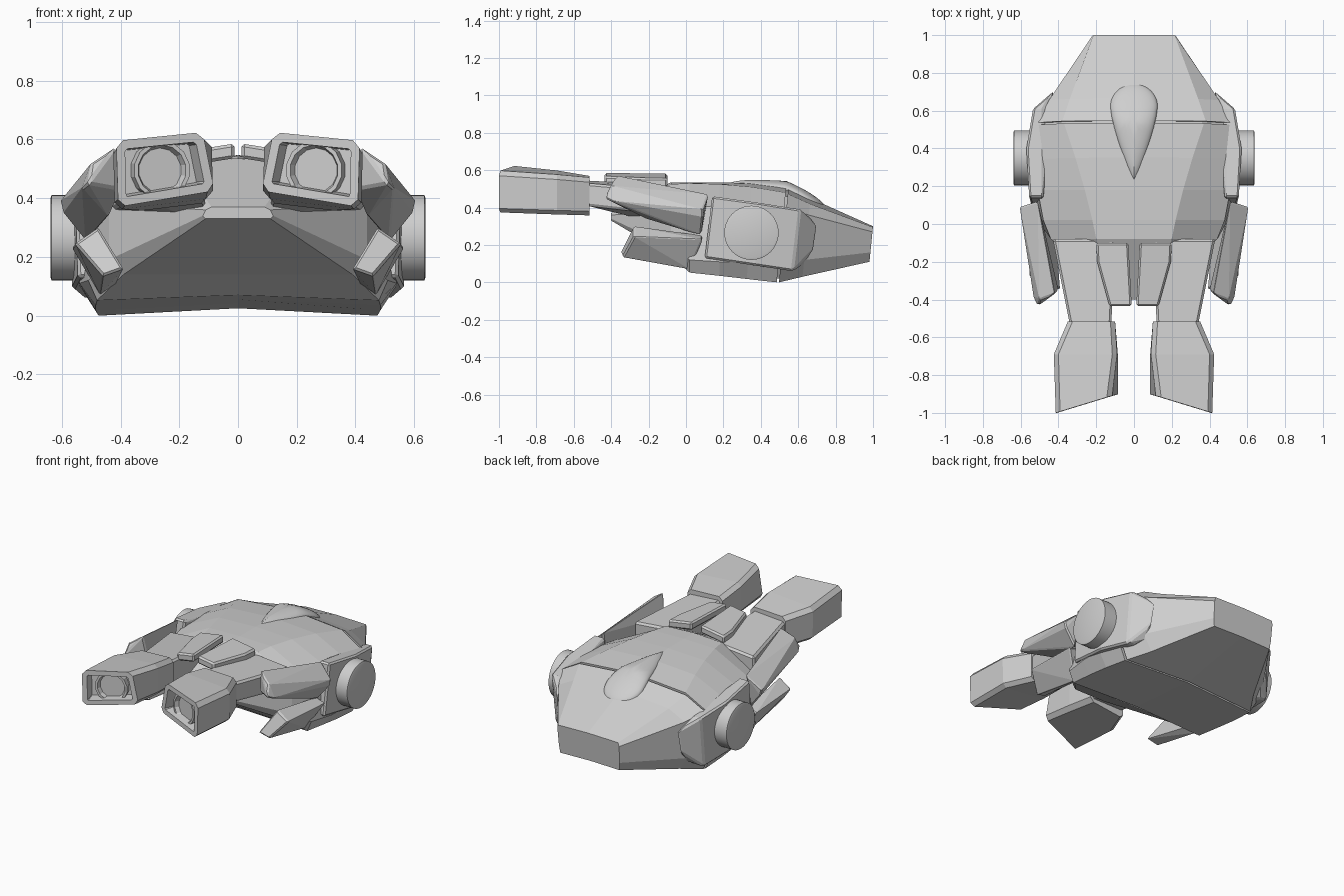
import bpy, bmesh, math
from mathutils import Vector, Matrix

cube = bpy.data.objects.get("Cube")
if cube:
    bpy.data.objects.remove(cube, do_unlink=True)

grey = bpy.data.materials.new("light_grey")
grey.use_nodes = True
GREY = (0.62, 0.62, 0.62, 1)
grey.diffuse_color = GREY
grey.node_tree.nodes["Principled BSDF"].inputs["Base Color"].default_value = GREY


def finish(name, bm, bevel=0.0, mirror=True, smooth=False):
    bmesh.ops.recalc_face_normals(bm, faces=bm.faces)
    mesh = bpy.data.meshes.new(name)
    bm.to_mesh(mesh)
    bm.free()
    mesh.materials.append(grey)
    ob = bpy.data.objects.new(name, mesh)
    bpy.context.collection.objects.link(ob)
    if bevel:
        mod = ob.modifiers.new("Bevel", "BEVEL")
        mod.width = bevel
        mod.segments = 1
        mod.limit_method = "ANGLE"
        mod.angle_limit = math.radians(35)
    if mirror:
        ob.modifiers.new("Mirror", "MIRROR").use_mirror_merge = False
    if smooth:
        bpy.ops.object.select_all(action="DESELECT")
        ob.select_set(True)
        bpy.context.view_layer.objects.active = ob
        bpy.ops.object.shade_smooth_by_angle(angle=math.radians(40))


def block(name, points, bevel=0.008):
    """Convex armour piece around a few corner points."""
    bm = bmesh.new()
    for p in points:
        bm.verts.new(p)
    bmesh.ops.convex_hull(bm, input=bm.verts)
    bmesh.ops.dissolve_limit(bm, angle_limit=0.09, verts=bm.verts, edges=bm.edges)
    finish(name, bm, bevel)


def loft(bm, rings):
    rows = [[bm.verts.new(p) for p in ring] for ring in rings]
    n = len(rows[0])
    for a, b in zip(rows, rows[1:]):
        for i in range(n):
            bm.faces.new((a[i], a[(i + 1) % n], b[(i + 1) % n], b[i]))
    bm.faces.new(rows[0])
    return bm.faces.new(rows[-1])


def chamfer(ring, cut):
    """Replace each corner of a ring with two points."""
    pts = [Vector(p) for p in ring]
    out = []
    for i, p in enumerate(pts):
        for q in (pts[i - 1], pts[(i + 1) % len(pts)]):
            out.append(p + (q - p).normalized() * cut)
    return out


def shell(name, sections):
    """Symmetric body from leaning half sections running from keel to spine."""
    rings = []
    for y, lean, half in sections:
        full = half + [(-x, z) for x, z in reversed(half) if x > 0]
        rings.append([(x, y - lean * (.5 - z), z) for x, z in full])
    bm = bmesh.new()
    loft(bm, rings)
    finish(name, bm, mirror=False)


# Main body in two shells with a seam between them
shell("front_body", [
    (-.40, 0, [(0, .33), (.11, .33), (.12, .34), (.11, .36), (.09, .37), (0, .37)]),
    (-.08, 0, [(0, .14), (.39, .14), (.44, .19), (.44, .38), (.2, .525), (0, .535)]),
    (.02, 0, [(0, .07), (.48, .052), (.51, .12), (.48, .40), (.22, .53), (0, .535)]),
    (.18, 0, [(0, .055), (.485, .035), (.54, .11), (.51, .41), (.26, .525), (0, .535)]),
    (.35, .05, [(0, .043), (.485, .018), (.545, .11), (.52, .41), (.31, .51), (0, .53)]),
    (.535, .1, [(0, .025), (.475, .0), (.535, .11), (.51, .40), (.37, .48), (0, .51)]),
])
shell("rear_body", [
    (.547, .1, [(0, .025), (.47, .0), (.53, .11), (.51, .40), (.38, .473), (0, .505)]),
    (.67, .1, [(0, .05), (.39, .03), (.455, .12), (.45, .36), (.34, .42), (0, .45)]),
    (1.02, .1, [(0, .115), (.21, .11), (.217, .16), (.22, .27), (.215, .295), (0, .3)]),
])
shell("seam_core", [
    (.5, .1, [(0, .04), (.45, .015), (.51, .12), (.495, .39), (.36, .465), (0, .495)]),
    (.57, .1, [(0, .045), (.44, .025), (.49, .14), (.48, .38), (.36, .455), (0, .485)]),
])

# Smooth teardrop dome on the back
bm = bmesh.new()
rings, segs, levels = [], 48, 8
for k in range(levels):
    t = math.pi / 2 * k / levels
    ring = []
    for i in range(segs):
        a = 2 * math.pi * i / segs
        c = math.cos(a)
        x, y = .125 * math.sin(a), .62 + .125 * c
        if c < 0:
            x = math.copysign(.125 * (1 - (-c) ** 1.4), math.sin(a))
            y = .62 + .41 * c
        x, y = x * math.cos(t), .59 + (y - .59) * math.cos(t)
        base = .528 - max(0, y - .3) * .08 - max(0, y - .54) * .4
        ring.append((x, y, base - .01 + .043 * math.sin(t)))
    rings.append(ring)
loft(bm, rings)
finish("back_dome", bm, mirror=False, smooth=True)

# Side armour plate and round hub
outer = [(.555, .14, .46), (.57, .40, .425), (.535, .61, .39),
         (.53, .57, .06), (.565, .37, .09), (.545, .10, .13)]
inner = [(.48, y, z) for x, y, z in outer]
rear = [(.43, .70, .31), (.44, .68, .17), (.43, .63, .10)]
block("side_plate", outer + inner + rear, 0.01)

bm = bmesh.new()
bmesh.ops.create_cone(bm, cap_ends=True, segments=40, radius1=.145, radius2=.145, depth=.13,
                      matrix=Matrix.Translation((.57, .35, .265)) @ Matrix.Rotation(math.pi / 2, 4, "Y"))
cap = max(bm.faces, key=lambda f: f.calc_center_median().x)
bmesh.ops.inset_region(bm, faces=[cap], thickness=.012, depth=.004)
finish("side_hub", bm, smooth=True)

# Shoulder guard and lower blade
block("shoulder_guard", [
    (.42, -.37, .572), (.50, -.40, .52), (.51, -.435, .45), (.40, -.35, .43),
    (.44, -.20, .335), (.53, -.40, .435),
    (.51, .12, .47), (.605, .09, .39), (.595, .09, .35), (.515, .08, .25)])
block("lower_blade", [
    (.475, -.28, .30), (.555, -.28, .245), (.39, -.35, .16), (.46, -.34, .135),
    (.50, .09, .25), (.565, .09, .23), (.47, .02, .07), (.42, .02, .10)])

# Small plates at the neck
neck = [(.03, -.1), (.2, -.1), (.195, -.2), (.13, -.435), (.012, -.435)]
block("neck_plate", [(x, y, .588 - .16 * x + dz) for x, y in neck for dz in (0, -.05)], 0.01)

# Upper arm
block("upper_arm", [
    (.10, -.08, .52), (.43, -.08, .49), (.43, -.08, .36), (.10, -.08, .30),
    (.12, -.53, .545), (.34, -.53, .53), (.34, -.53, .41), (.12, -.53, .41),
    (.38, -.30, .50), (.38, -.30, .39)], 0.012)

# Forearm with a recessed, slanted opening
bm = bmesh.new()
front = loft(bm, [chamfer(ring, .025) for ring in (
    [(.10, -.515, .57), (.35, -.515, .56), (.35, -.515, .355), (.10, -.515, .385)],
    [(.09, -.69, .60), (.425, -.69, .575), (.42, -.69, .36), (.085, -.69, .40)],
    [(.12, -.91, .625), (.415, -1.0, .595), (.408, -1.0, .37), (.08, -.90, .425)],
)])
bmesh.ops.recalc_face_normals(bm, faces=bm.faces)
bmesh.ops.inset_region(bm, faces=[front], thickness=.033)
bmesh.ops.inset_region(bm, faces=[front], thickness=.006, depth=-.07)
finish("forearm", bm)

# Ringed lens inside the opening
direction = Vector((-.29, -.96, 0)).normalized()
centre = Vector((.25, -.953, .495)) - direction * .055
bm = bmesh.new()
bmesh.ops.create_cone(bm, cap_ends=True, segments=14, radius1=.1, radius2=.1, depth=.05,
                      matrix=Matrix.Translation(centre) @ direction.to_track_quat("Z", "Y").to_matrix().to_4x4())
bm.normal_update()
lens = max(bm.faces, key=lambda f: f.normal.dot(direction))
for thick, depth in ((.014, 0), (.01, -.025)):
    bmesh.ops.inset_region(bm, faces=[lens], thickness=thick, depth=depth)
finish("lens", bm)
